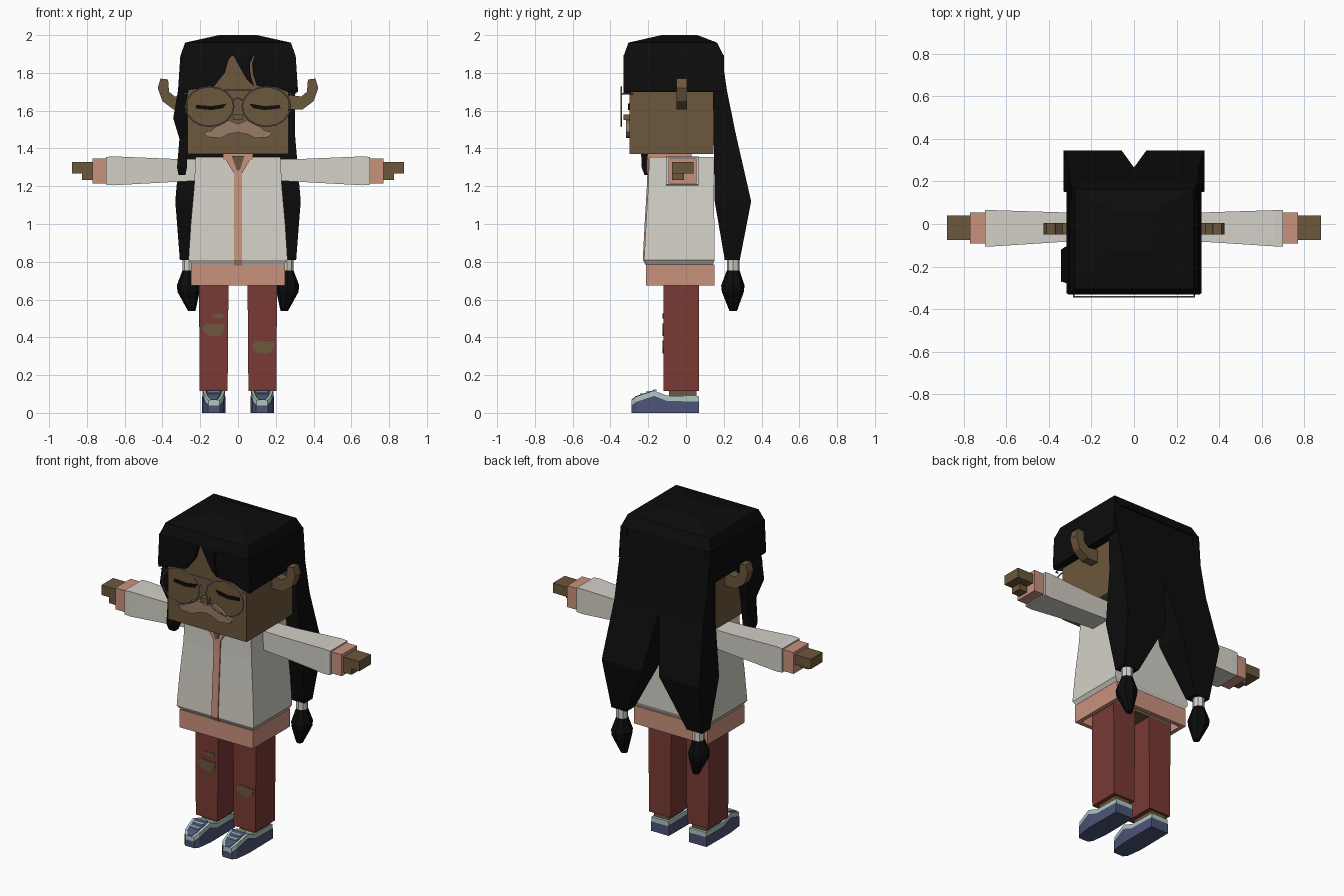
import bpy, bmesh, math

cube = bpy.data.objects.get("Cube")
if cube:
    bpy.data.objects.remove(cube, do_unlink=True)


def material(name, code):
    srgb = [int(code[i:i + 2], 16) / 255 for i in (0, 2, 4)]
    col = [c / 12.92 if c < 0.04 else ((c + 0.055) / 1.055) ** 2.4 for c in srgb] + [1]
    m = bpy.data.materials.new(name)
    m.use_nodes = True
    m.diffuse_color = col
    m.node_tree.nodes["Principled BSDF"].inputs["Base Color"].default_value = col
    return m


skin = material("brown skin", "6C573C")
hair = material("black hair", "0C0C0C")
cream = material("cream cloth", "D3D0C6")
pink = material("salmon trim", "C9927D")
red = material("brick red cloth", "793A34")
blue = material("shoe blue", "4C5478")
pale = material("pale shoe green", "AFC6C2")
metal = material("grey metal", "85858C")
tan = material("light brown moustache", "9A7C68")


def loft(name, rings, mat, closed=False, flip=1):
    """Skin a row of equal-sized point rings, capped unless closed."""
    bm = bmesh.new()
    loops = [[bm.verts.new((flip * x, y, z)) for x, y, z in r] for r in rings]
    n = len(loops[0])
    pairs = list(zip(loops, loops[1:]))
    if closed:
        pairs.append((loops[-1], loops[0]))
    else:
        bm.faces.new(loops[0])
        bm.faces.new(loops[-1])
    for a, b in pairs:
        for i in range(n):
            j = (i + 1) % n
            bm.faces.new((a[i], a[j], b[j], b[i]))
    bmesh.ops.recalc_face_normals(bm, faces=bm.faces)
    me = bpy.data.meshes.new(name)
    bm.to_mesh(me)
    bm.free()
    me.materials.append(mat)
    ob = bpy.data.objects.new(name, me)
    bpy.context.collection.objects.link(ob)
    return ob


def pair(name, rings, mat):
    loft("left_" + name, rings, mat)
    loft("right_" + name, rings, mat, flip=-1)


def flat(z, x0, x1, y0, y1):
    return [(x0, y0, z), (x1, y0, z), (x1, y1, z), (x0, y1, z)]


def side(x, y0, y1, z0, z1):
    return [(x, y0, z0), (x, y1, z0), (x, y1, z1), (x, y0, z1)]


def box(x0, x1, y0, y1, z0, z1):
    return [flat(z0, x0, x1, y0, y1), flat(z1, x0, x1, y0, y1)]


def prism(points, y0, y1):
    return [[(x, y, z) for x, z in points] for y in (y0, y1)]


def octagon(cx, cy, z, r):
    return [(cx + r * math.cos(math.tau * i / 8), cy + r * math.sin(math.tau * i / 8), z)
            for i in range(8)]


def wire(name, points, cyclic=False):
    cu = bpy.data.curves.new(name, "CURVE")
    cu.dimensions = "3D"
    cu.bevel_depth = 0.004
    cu.bevel_resolution = 0
    sp = cu.splines.new("POLY")
    sp.points.add(len(points) - 1)
    for p, co in zip(sp.points, points):
        p.co = (*co, 1)
    sp.use_cyclic_u = cyclic
    cu.materials.append(metal)
    bpy.context.collection.objects.link(bpy.data.objects.new(name, cu))


# Head and face
loft("head", box(-.268, .268, -.3, .145, 1.37, 1.91), skin)
loft("nose", box(-.024, .024, -.33, -.29, 1.55, 1.58), skin)
pair("ear", prism([(.26, 1.605), (.34, 1.605), (.4, 1.65), (.425, 1.72), (.41, 1.77),
                   (.37, 1.765), (.365, 1.7), (.335, 1.675), (.26, 1.685)], -.05, .005), skin)
pair("closed_eye", prism([(.06, 1.637), (.14, 1.624), (.22, 1.63), (.225, 1.612),
                          (.14, 1.603), (.08, 1.613)], -.306, -.298), hair)
pair("moustache_half", prism([(0, 1.53), (.05, 1.55), (.1, 1.53), (.14, 1.495), (.185, 1.485),
                              (.16, 1.46), (.09, 1.455), (.05, 1.475), (0, 1.485)],
                             -.318, -.295), tan)

# Glasses
for tag, s in (("left", 1), ("right", -1)):
    rim = []
    for i in range(16):
        a = math.tau * i / 16
        rim.append((s * (.15 + .128 * math.cos(a)), -.342, 1.622 + .105 * math.sin(a)))
    wire(tag + "_glasses_rim", rim, True)
    wire(tag + "_glasses_arm", [(s * .265, -.342, 1.69), (s * .283, -.342, 1.69),
                                (s * .283, -.28, 1.69)])
wire("glasses_bridge", [(-.09, -.342, 1.71), (.09, -.342, 1.71)])
wire("glasses_lower_bridge", [(-.03, -.342, 1.65), (0, -.342, 1.67), (.03, -.342, 1.65)])

# Hair crown, side slabs and parted fringe
loft("hair_crown", [flat(1.89, -.305, .305, -.33, .2), flat(1.96, -.28, .28, -.305, .165),
                    flat(2, -.1, .1, -.13, .06)], hair)
pair("hair_side", [flat(1.7, .262, .318, -.325, .2), flat(1.895, .262, .305, -.33, .2)], hair)
loft("right_fringe", prism([(-.305, 1.895), (-.03, 1.895), (-.05, 1.87), (-.07, 1.8),
                            (-.13, 1.725), (-.26, 1.71), (-.31, 1.69)], -.33, -.29), hair)
loft("left_fringe", prism([(.305, 1.895), (.09, 1.895), (.075, 1.85), (.08, 1.79), (.1, 1.73),
                           (.2, 1.725), (.26, 1.7), (.31, 1.69)], -.33, -.29), hair)
loft("fringe_strand", prism([(-.025, 1.895), (.085, 1.895), (.062, 1.85), (.066, 1.79),
                             (.085, 1.73), (.05, 1.76), (.015, 1.82)], -.328, -.29), hair)
loft("front_lock", [flat(1.26, -.315, -.278, -.22, -.18), flat(1.3, -.323, -.27, -.235, -.165),
                    flat(1.45, -.31, -.268, -.24, -.15), flat(1.56, -.343, -.275, -.27, -.12),
                    flat(1.75, -.31, -.265, -.28, -.1)], hair)

# Back hair parting into two tied tails
pair("back_hair", [flat(1.92, 0, .296, .1, .185), flat(1.7, 0, .302, .143, .218),
                   flat(1.47, 0, .302, .146, .265), flat(1.12, .058, .332, .152, .345),
                   flat(.81, .205, .308, .205, .285)], hair)
pair("hair_tie", [octagon(.26, .25, z, .034) for z in (.75, .815)], cream)
pair("hair_puff", [octagon(.26, .25, .765, .03), octagon(.262, .248, .675, .062),
                   octagon(.262, .248, .64, .058), octagon(.245, .25, .54, .02)], hair)

# Jacket body, with the zip following its front
body = [(.78, .24, -.205, .14), (.81, .262, -.222, .152), (1, .25, -.212, .15),
        (1.2, .232, -.2, .147), (1.355, .225, -.195, .145)]
loft("jacket", [flat(z, -w, w, a, b) for z, w, a, b in body], cream)
loft("zip_strip", [flat(z, -.022, .022, a - .007, a + .01) for z, w, a, b in body], pink)
loft("waistband", [flat(.675, -.25, .25, -.212, .15), flat(.785, -.25, .25, -.212, .15),
                   flat(.785, -.225, .225, -.187, .125), flat(.675, -.225, .225, -.187, .125)],
     pink, closed=True)
loft("collar", box(-.08, .08, -.203, .03, 1.34, 1.375), pink)
loft("collar_front", prism([(-.075, 1.358), (.075, 1.358), (.022, 1.27), (-.022, 1.27)],
                           -.208, -.19), pink)
loft("neck_opening", prism([(-.033, 1.36), (.033, 1.36), (.012, 1.29), (-.005, 1.28)],
                           -.213, -.2), skin)
loft("hips", box(-.2, .2, -.12, .07, .7, .79), skin)

# Arms
pair("sleeve", [side(.2, -.08, .052, 1.23, 1.345), side(.35, -.085, .055, 1.222, 1.345),
                side(.66, -.105, .065, 1.205, 1.358), side(.7, -.105, .065, 1.208, 1.355)], cream)
pair("cuff", [side(.69, -.092, .055, 1.215, 1.347), side(.77, -.092, .055, 1.215, 1.347)], pink)
pair("hand", [side(.76, -.075, .04, 1.268, 1.328), side(.878, -.075, .04, 1.268, 1.328)], skin)
pair("thumb", [side(.76, -.075, -.01, 1.232, 1.27), side(.825, -.075, -.01, 1.232, 1.27)], skin)

# Trousers with torn patches
pair("trouser_leg", [flat(.115, .055, .203, -.12, .07), flat(.75, .05, .207, -.12, .07)], red)
pair("ankle", box(.08, .178, -.09, .055, .08, .13), skin)


def patch(name, cx, cz, w, h):
    shape = [(-1, .3), (-.6, 1), (.5, .8), (1, .9), (.95, -.2), (.5, -1), (-.4, -.9), (-.8, -.5)]
    loft(name, prism([(cx + w * x, cz + h * z) for x, z in shape], -.124, -.118), skin)


patch("right_knee_tear", -.13, .44, .06, .034)
patch("right_thigh_tear", -.108, .512, .032, .013)
patch("left_knee_tear", .132, .348, .06, .034)

# Shoes: y, half width, height of the blue lower part
last = [(-.288, .032, .04), (-.265, .05, .058), (-.17, .062, .09), (-.1, .062, .063),
        (.07, .06, .06)]


def shoe(lo, hi, inset):
    return [[(.128 - w + inset, y, lo(h)), (.128 + w - inset, y, lo(h)),
             (.128 + w - inset, y, hi(h)), (.128 - w + inset, y, hi(h))] for y, w, h in last]


pair("shoe_base", shoe(lambda h: 0, lambda h: h, 0), blue)
pair("shoe_upper", shoe(lambda h: h - .002, lambda h: h + .028, .003), pale)
pair("shoe_toe_panel", shoe(lambda h: h + .026, lambda h: h + .031, .018)[:3], blue)
for i, (y, z) in enumerate([(-.235, .1), (-.2, .112), (-.165, .121)]):
    pair("lace_%d" % (i + 1), box(.096, .16, y - .008, y + .008, z - .006, z + .003), pale)
